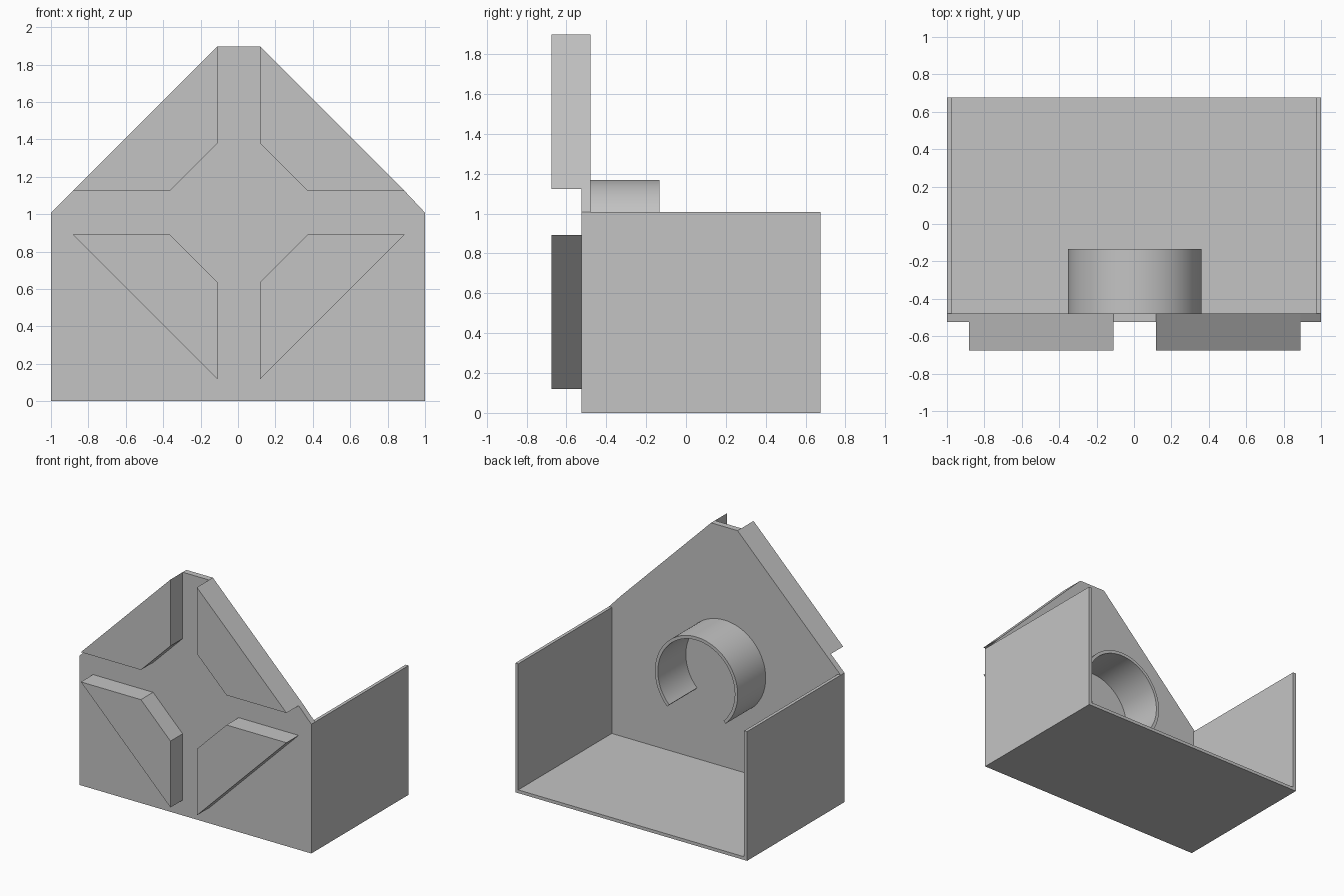
import bpy
import bmesh
from math import cos, sin, radians

cube = bpy.data.objects.get("Cube")
if cube:
    bpy.data.objects.remove(cube, do_unlink=True)

grey = bpy.data.materials.new("plain grey")
grey.use_nodes = True
colour = (0.55, 0.55, 0.55, 1)
grey.diffuse_color = colour
grey.node_tree.nodes["Principled BSDF"].inputs["Base Color"].default_value = colour

PAD_Y, FRONT_Y, PLATE_BACK, BACK_Y = -0.675, -0.525, -0.478, 0.675
WALL_Z, WALL = 1.008, 0.025
CX = 0.004  # centre line of the pads and the ring


def prism(name, outline, y0, y1):
    """Extrude an (x, z) outline from y0 to y1."""
    bm = bmesh.new()
    face = bm.faces.new([bm.verts.new((x, y0, z)) for x, z in outline])
    new = bmesh.ops.extrude_face_region(bm, geom=[face])["geom"]
    verts = [v for v in new if isinstance(v, bmesh.types.BMVert)]
    bmesh.ops.translate(bm, verts=verts, vec=(0, y1 - y0, 0))
    bmesh.ops.recalc_face_normals(bm, faces=bm.faces)
    mesh = bpy.data.meshes.new(name)
    bm.to_mesh(mesh)
    bm.free()
    mesh.materials.append(grey)
    obj = bpy.data.objects.new(name, mesh)
    bpy.context.collection.objects.link(obj)
    return obj


def rect(x0, x1, z0, z1):
    return [(x0, z0), (x1, z0), (x1, z1), (x0, z1)]


# Gabled front plate
prism("front_plate", [(-1, 0), (1, 0), (1, WALL_Z), (CX + 0.887, 1.124),
                      (CX + 0.114, 1.897), (CX - 0.114, 1.897),
                      (CX - 0.887, 1.124), (-1, WALL_Z)], FRONT_Y, PLATE_BACK)

# Open tray: floor and two side walls
prism("floor", rect(-1 + WALL, 1 - WALL, 0, WALL), PLATE_BACK, BACK_Y)
prism("left_wall", rect(1 - WALL, 1, 0, WALL_Z), PLATE_BACK, BACK_Y)
prism("right_wall", rect(-1, -1 + WALL, 0, WALL_Z), PLATE_BACK, BACK_Y)

# Four raised pads around a cross-shaped channel
pad = [(0.114, 0.889), (0.114, 0.371), (0.369, 0.116), (0.887, 0.116)]
for side, sx in (("left", 1), ("right", -1)):
    for level, sz in (("upper", 1), ("lower", -1)):
        prism(f"{level}_{side}_pad",
              [(CX + sx * x, WALL_Z + sz * z) for x, z in pad], PAD_Y, FRONT_Y)

# Clip ring on the back of the plate, open at the bottom
OUTER, INNER, RING_Z, STEPS = 0.357, 0.332, 0.812, 72
angles = [radians(-45 + 270 * i / STEPS) for i in range(STEPS + 1)]
arc = [(CX + OUTER * cos(a), RING_Z + OUTER * sin(a)) for a in angles]
arc += [(CX + INNER * cos(a), RING_Z + INNER * sin(a)) for a in reversed(angles)]
ring = prism("clip_ring", arc, PLATE_BACK, -0.133)
bpy.context.view_layer.objects.active = ring
ring.select_set(True)
bpy.ops.object.shade_smooth_by_angle(angle=radians(30))
